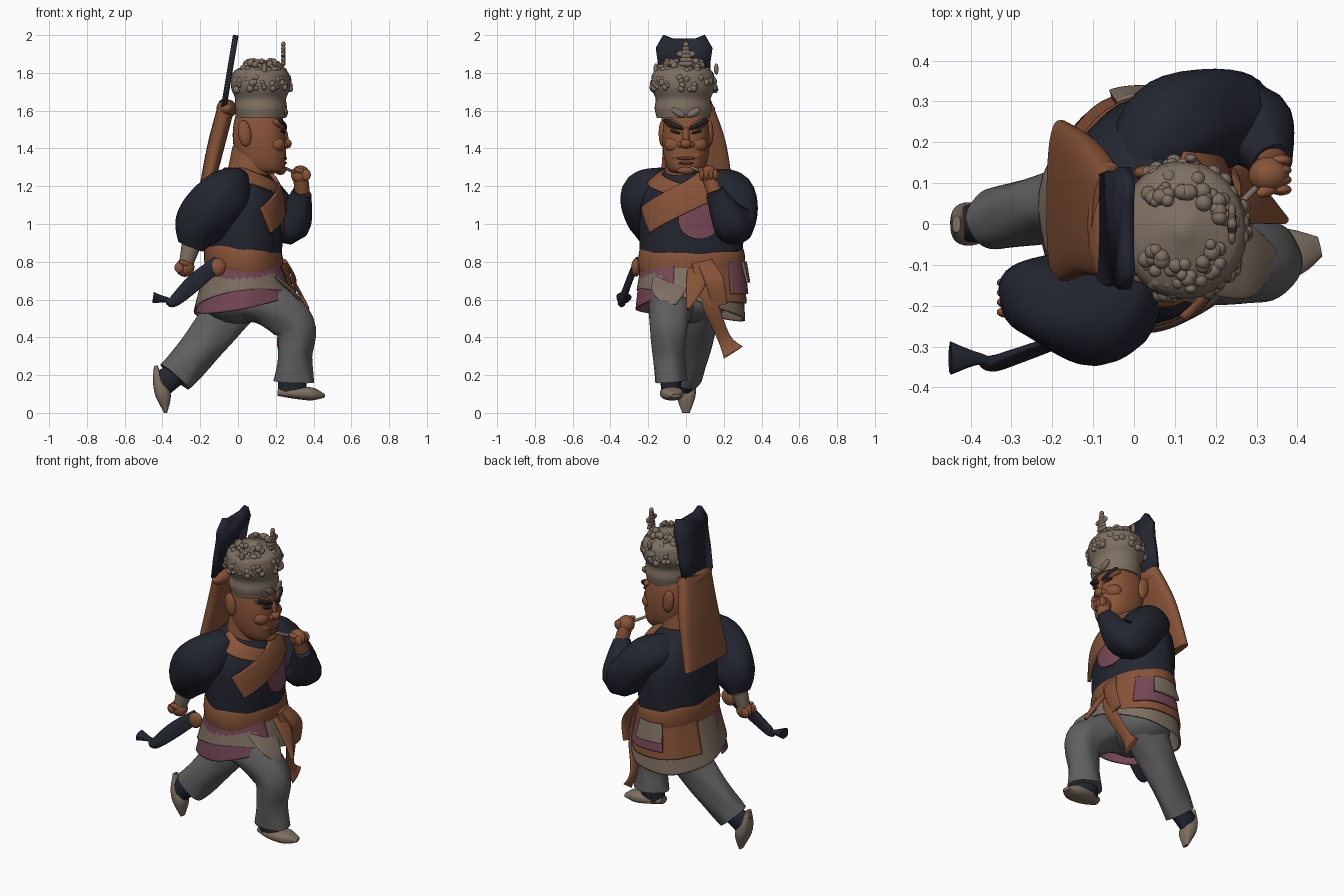
import bpy, bmesh, random
from math import sin, cos, radians, pi, tau, copysign
from mathutils import Vector, Matrix, Euler

cube = bpy.data.objects.get("Cube")
if cube:
    bpy.data.objects.remove(cube)
random.seed(4)


def colour(name, red, green, blue):
    material = bpy.data.materials.new(name)
    material.use_nodes = True
    material.diffuse_color = (red, green, blue, 1)
    shader = next(n for n in material.node_tree.nodes if n.type == 'BSDF_PRINCIPLED')
    shader.inputs["Base Color"].default_value = (red, green, blue, 1)
    return material


skin = colour("brown skin", .25, .088, .039)
cloth = colour("brown cloth", .24, .085, .038)
navy = colour("navy cloth", .017, .019, .03)
grey = colour("grey trousers", .115, .115, .118)
tan = colour("tan", .21, .16, .12)
purple = colour("dusty purple", .18, .065, .092)
dark = colour("dark brow", .016, .014, .016)
lip = colour("dark lip", .12, .04, .02)


def finish(name, material, bm, thickness=0):
    bmesh.ops.recalc_face_normals(bm, faces=bm.faces)
    mesh = bpy.data.meshes.new(name)
    bm.to_mesh(mesh)
    bm.free()
    mesh.materials.append(material)
    mesh.polygons.foreach_set("use_smooth", [True] * len(mesh.polygons))
    mesh.set_sharp_from_angle(angle=radians(50))
    part = bpy.data.objects.new(name, mesh)
    bpy.context.collection.objects.link(part)
    if thickness:
        modifier = part.modifiers.new("thickness", 'SOLIDIFY')
        modifier.thickness = thickness
        modifier.offset = 0


def sheet(name, material, point, across=40, along=24, thickness=0):
    """Surface from a rule point(u, v); without thickness its ends are capped."""
    bm = bmesh.new()
    grid = [[bm.verts.new(point(i / across, j / along)) for j in range(along + 1)]
            for i in range(across + 1)]
    for left, right in zip(grid, grid[1:]):
        for j in range(along):
            bm.faces.new((left[j], right[j], right[j + 1], left[j + 1]))
    bmesh.ops.remove_doubles(bm, verts=bm.verts, dist=.0001)
    if not thickness:
        bmesh.ops.holes_fill(bm, edges=bm.edges, sides=0)
    finish(name, material, bm, thickness)


def spline(values, t):
    """Smooth curve through evenly spaced numbers or vectors."""
    last = len(values) - 1
    t = min(max(t, 0), 1) * last
    i = min(int(t), last - 1)
    t -= i
    b, c = values[i], values[i + 1]
    before = (c - values[max(i - 1, 0)]) / 2
    after = (values[min(i + 2, last)] - b) / 2
    ease = t * t * (3 - 2 * t)
    return b + (c - b) * ease + before * (t * (1 - t) ** 2) - after * (t * t * (1 - t))


def rounded(angle, square):
    """Point on a circle, or on a squarer oval."""
    return [copysign(abs(n) ** (2 / square), n) for n in (cos(angle), sin(angle))]


def limb(name, material, joints, width, depth=None, fold=0, square=2):
    """Tube along joints; width runs sideways, depth across it."""
    joints = [Vector(joint) for joint in joints]
    depth = depth or width

    def point(u, v):
        heading = (spline(joints, v + .02) - spline(joints, v - .02)).normalized()
        side = Vector((0, 1, 0))
        side = (side - heading * side.dot(heading)).normalized()
        a, b = rounded(tau * u, square)
        crease = 1 + fold * (sin(5 * tau * u + 7 * v) + sin(3 * tau * u - 9 * v))
        offset = side.cross(heading) * a * spline(depth, v) + side * b * spline(width, v)
        return spline(joints, v) + offset * crease

    sheet(name, material, point)


def blobs(name, material, items):
    """Several ellipsoids (place, size, tilt in degrees) in one object."""
    bm = bmesh.new()
    for place, size, tilt in items:
        turn = Euler([radians(angle) for angle in tilt])
        matrix = Matrix.LocRotScale(Vector(place), turn, Vector(size))
        bmesh.ops.create_icosphere(bm, subdivisions=3, radius=1, matrix=matrix)
    finish(name, material, bm)


def one(place, size, tilt=(0, 0, 0)):
    return [(place, size, tilt)]


def pair(place, size, tilt=(0, 0, 0)):
    """The same ellipsoid on both sides of the face."""
    x, y, z = place
    roll, pitch, yaw = tilt
    return one(place, size, tilt) + one((x, -y, z), size, (-roll, pitch, -yaw))


# Jacket, with rules that place cloth over it
def on_torso(turn, z, grow=1):
    taper = max(z * 2 - 1.6, 0) ** 6
    return Vector((.03 + .2 * grow * (1 - taper / 2) * cos(turn),
                   .03 + .27 * grow * (1 - taper * .6) * sin(turn), z))


def jacket(u, v):
    crease = .01 * sin(7 * tau * u + 5 * v)
    return on_torso(tau * u, .8 + v / 2, 1 + crease + .03 * sin(pi * v))


def lapel(u, v):
    edge = v - .5
    return on_torso(.9 - 1.9 * u - edge * .3, 1.28 - u * .26 + edge * .13, 1.08)


def right_collar(u, v):
    return on_torso(-1.8 + 1.6 * u, 1.31 - .1 * u - .07 * v, 1.07)


def chest_patch(u, v):
    return on_torso(.15 + .4 * v * cos(tau * u), 1.02 + v * sin(tau * u) / 10, 1.06)


def belt(u, v):
    slope = .025 * cos(tau * u)
    return on_torso(tau * u, .73 + .15 * v - slope, .94 + .11 * sin(pi * v) ** .3)


sheet("jacket", navy, jacket)
sheet("lapel", cloth, lapel, thickness=.02)
sheet("right_collar", cloth, right_collar, thickness=.012)
sheet("chest_patch", purple, chest_patch, thickness=.008)
sheet("belt", cloth, belt)


# Skirt layers
def panel(name, material, start, end, hem, grow, rise_front=0, rise_left=0, spread=.03):
    def point(u, v):
        turn = radians(start + (end - start) * u)
        bottom = hem + rise_front * cos(turn) + rise_left * sin(turn)
        flare = grow + v / 12 + .015 * v * sin(7 * turn)
        return on_torso(turn, .8 + (bottom - .8) * v, flare) + Vector((spread * v * cos(turn), 0, 0))
    sheet(name, material, point, thickness=.012)


panel("under_skirt", tan, 0, 360, hem=.57, grow=.96, rise_front=.03, rise_left=-.08, spread=.05)
panel("purple_apron", purple, -165, -20, hem=.59, grow=.98, rise_front=.05, rise_left=.04, spread=.05)
panel("left_brown_panel", cloth, 10, 160, hem=.6, grow=.99, rise_left=-.02)
panel("left_purple_panel", purple, 45, 110, hem=.63, grow=1.02)
panel("left_tan_patch", tan, 70, 110, hem=.69, grow=1.06)

# Sleeves, forearms and fists
left_fist, right_fist = (.33, .12, 1.26), (-.28, -.18, .77)
left_wrist, left_elbow = (.34, .15, 1.17), (.27, .25, 1)
right_cuff = (-.25, -.17, .88)
limb("left_sleeve", navy, [(0, .1, 1.2), (.1, .24, 1.16), left_elbow, left_wrist],
     width=[.08, .12, .11, .05], fold=.025)
limb("right_sleeve", navy, [(0, -.1, 1.21), (-.08, -.22, 1.15), (-.2, -.18, 1), right_cuff],
     width=[.09, .125, .11, .06], depth=[.1, .13, .14, .07], fold=.025)
limb("left_wrist", skin, [left_wrist, left_fist], width=[.04, .04])
limb("right_forearm", tan, [right_cuff, right_fist], width=[.05, .035])
limb("mouth_pipe", tan, [(.24, .03, 1.3), left_fist], width=[.008, .008])
for name, centre, facing in (("left_fist", left_fist, 1), ("right_fist", right_fist, -1)):
    x, y, z = centre
    knuckles = one(centre, (.05, .045, .05))
    for finger in range(4):
        knuckles += one((x + facing * .03, y - .036 + finger * .024, z), (.026, .014, .03))
    knuckles += one((x, y - .035, z + .02), (.035, .016, .016), (0, 20, 25))
    blobs(name, skin, knuckles)


# Head and face
def head(u, v):
    a, b = rounded(tau * u, 2.4)
    size = max(sin(pi * v), 0) ** .2
    return Vector((.11 + .04 * (1 - v) ** 4 + .14 * size * a, .125 * size * b, 1.26 + .38 * v))


sheet("head", skin, head)
limb("neck", skin, [(.05, 0, 1.2), (.07, 0, 1.4)], width=[.12, .1])
nose = one((.255, 0, 1.425), (.03, .03, .026)) + one((.245, 0, 1.47), (.02, .02, .05), (0, -12, 0))
nostrils = pair((.245, .027, 1.42), (.02, .02, .017))
cheeks = pair((.2, .06, 1.42), (.05, .055, .045)) + pair((.215, .04, 1.36), (.035, .045, .03))
brow_ridges = pair((.215, .06, 1.525), (.035, .06, .025), (20, 0, 15))
chin = one((.225, 0, 1.285), (.03, .05, .025))
ears = pair((.035, .125, 1.48), (.035, .02, .07), (0, -8, 0))
blobs("face_features", skin, nose + nostrils + cheeks + brow_ridges + chin + ears)
blobs("lips", lip, one((.245, 0, 1.347), (.016, .05, .009)) + one((.245, 0, 1.322), (.014, .04, .008)))
blobs("eyebrows", dark, pair((.235, .067, 1.527), (.02, .06, .016), (25, 0, 18)))
blobs("eyes", dark, pair((.238, .055, 1.487), (.014, .03, .008), (15, 0, 15)))


# Crown with beads and ornaments
def on_crown(turn, radius, z):
    return Vector((.12 + radius * cos(turn), radius * 1.08 * sin(turn) - .015, z))


crown_radii = [.13, .14, .135, .155, .155, .13, 0]
sheet("crown", tan, lambda u, v: on_crown(tau * u, spline(crown_radii, v), 1.56 + .31 * v))
beads = []
for bead in range(140):
    height, size = random.random(), random.uniform(.012, .021)
    place = on_crown(random.uniform(-2.6, 2.6), .155 - .08 * height ** 2, 1.71 + height / 6.5)
    beads += one(place, (size, size, size))
blobs("crown_beads", tan, beads)
ornaments = pair((.24, .03, 1.9), (.01, .02, .016)) + pair((.14, .16, 1.82), (.015, .012, .03))
ornaments += pair((.25, .04, 1.59), (.014, .04, .02), (30, 0, 0))
for step in range(6):
    ornaments += one((.24, 0, 1.85 + step / 50), (.012, .04 - step / 200, .016))
blobs("crown_ornaments", tan, ornaments)

# Upright board behind the crown
bm = bmesh.new()
half = [(.13, 1.62), (.14, 1.75), (.14, 1.86), (.15, 1.93), (.11, 2), (.06, 1.98)]
outline = half + [(-y, z) for y, z in reversed(half)]
bm.faces.new([bm.verts.new((z / 6 - .345, y - .01, z)) for y, z in outline])
finish("back_board", navy, bm, thickness=.03)

# Hanging back cloth with its rolled top
limb("back_cloth", cloth, [(-.06, 0, 1.63), (-.12, .045, 1.4), (-.18, .055, 1.13)],
     width=[.135, .17, .2], depth=[.045, .045, .035], square=2.8)
blobs("back_cloth_roll", cloth, one((-.06, 0, 1.61), (.055, .155, .05)))

# Sash tails, ribbon and knot
limb("long_tail", cloth, [(.25, .08, .8), (.28, .12, .6), (.22, .2, .4), (.23, .25, .32)],
     width=[.05, .045, .035, .06], depth=[.012, .012])
limb("short_tail", cloth, [(.25, .1, .8), (.3, .15, .7), (.28, .18, .57)], width=[.04, .05, .04], depth=[.01, .01])
limb("front_tail", cloth, [(.23, .06, .77), (.3, .05, .68), (.37, .01, .55)], width=[.05, .05, .01], depth=[.01, .01])
limb("side_ribbon", navy, [(-.1, -.26, .8), (-.22, -.3, .7), (-.34, -.34, .59), (-.38, -.33, .6), (-.45, -.33, .61)],
     width=[.012, .014, .02, .015, .04], depth=[.035, .045, .03, .015, .03], fold=.04)
blobs("side_knot", cloth, one((-.11, -.265, .77), (.045, .025, .05), (0, 25, 0)))

# Trousers with a drape on the thigh, socks and shoes
front_ankle, rear_ankle = (.295, -.08, .165), (-.335, .01, .19)
front_heel, rear_heel = (.21, -.08, .11), (-.435, 0, .25)
blobs("trouser_seat", grey, one((0, .02, .59), (.19, .2, .12)))
limb("front_trouser_leg", grey, [(0, -.05, .61), (.16, -.08, .58), (.3, -.09, .46), (.3, -.09, .3), front_ankle],
     width=[.12, .12, .1, .085, .085], depth=[.12, .12, .11, .09, .108], fold=.025)
limb("thigh_drape", tan, [(.17, -.09, .74), (.28, -.09, .65), (.34, -.08, .57)],
     width=[.08, .09, .03], depth=[.012, .012])
limb("rear_trouser_leg", grey, [(0, .08, .6), (-.17, .05, .38), rear_ankle],
     width=[.12, .09, .075], depth=[.13, .11, .1], fold=.025)
limb("front_sock", navy, [(.29, -.08, .22), (.285, -.08, .1)], width=[.06, .05], depth=[.075, .075])
limb("rear_sock", navy, [(-.31, .01, .22), (-.41, 0, .15)], width=[.055, .045], depth=[.06, .07])
limb("front_shoe", tan, [front_heel, (.3, -.08, .105), (.39, -.07, .1), (.455, -.055, .09)],
     width=[.03, .058, .058, .025], depth=[.02, .03, .034, .01], square=2.5)
limb("rear_shoe", tan, [rear_heel, (-.42, 0, .16), (-.395, 0, .09), (-.383, 0, 0)],
     width=[.02, .048, .05, .02], depth=[.01, .03, .04, .008], square=2.5)
